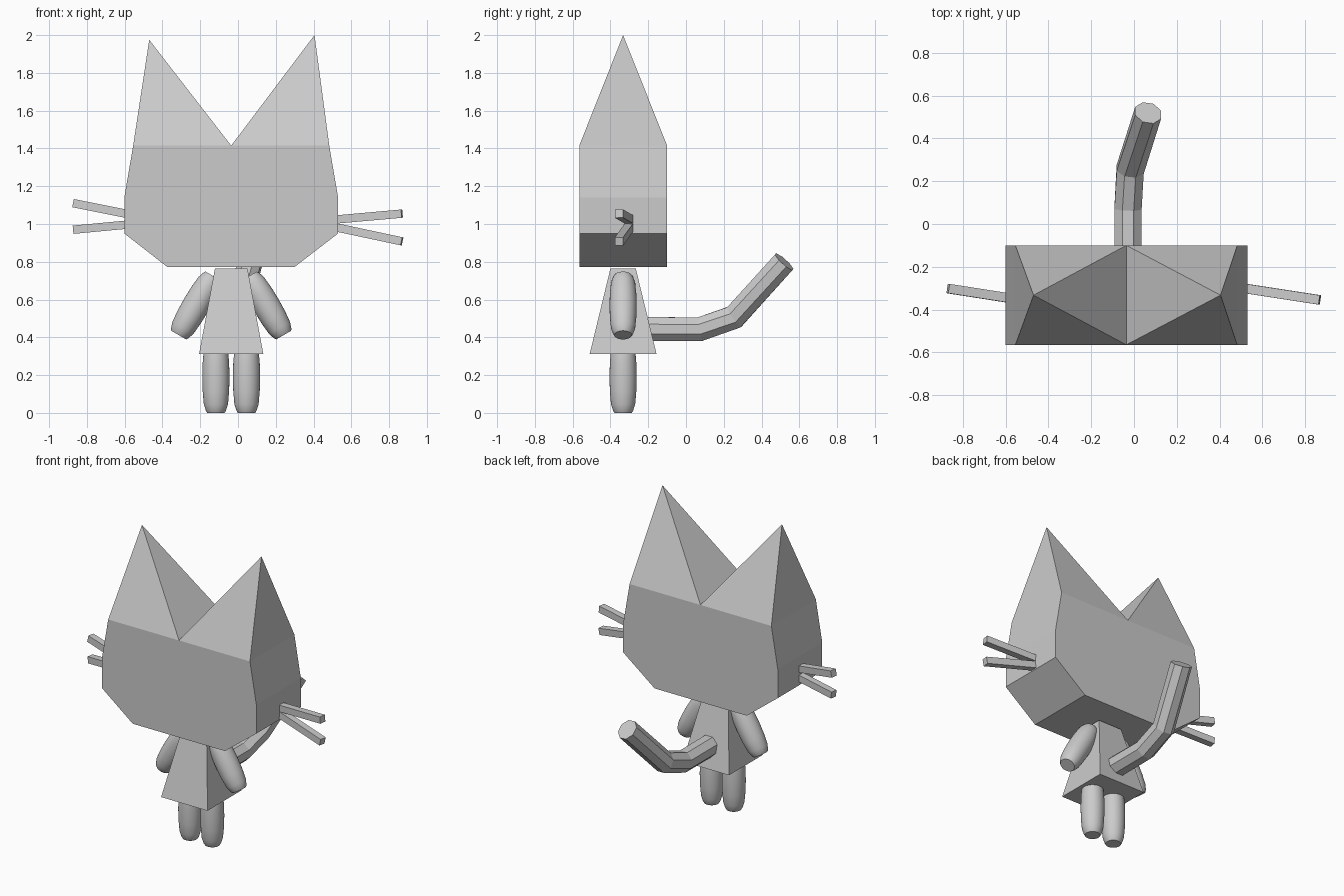
import bpy, bmesh, math
from mathutils import Vector

if "Cube" in bpy.data.objects:
    bpy.data.objects.remove(bpy.data.objects["Cube"])

CX, CY = -0.036, -0.333   # middle of the figure


def make(name, verts, faces, smooth=False):
    bm = bmesh.new()
    vs = [bm.verts.new(v) for v in verts]
    for f in faces:
        bm.faces.new([vs[i] for i in f])
    bmesh.ops.recalc_face_normals(bm, faces=bm.faces[:])
    me = bpy.data.meshes.new(name)
    bm.to_mesh(me)
    bm.free()
    ob = bpy.data.objects.new(name, me)
    bpy.context.collection.objects.link(ob)
    if smooth:
        bpy.ops.object.select_all(action='DESELECT')
        ob.select_set(True)
        bpy.context.view_layer.objects.active = ob
        bpy.ops.object.shade_smooth_by_angle(angle=math.radians(40))
    return ob


def tube(name, path, radii, n, phase=0.0, ref=(1, 0, 0), smooth=False):
    """Skin round rings along a path, closed at both ends."""
    pts = [Vector(p) for p in path]
    verts, faces = [], []
    last = len(pts) - 1
    for i, (p, r) in enumerate(zip(pts, radii)):
        t = Vector((0, 0, 0))
        if i > 0:
            t += (p - pts[i - 1]).normalized()
        if i < last:
            t += (pts[i + 1] - p).normalized()
        t.normalize()
        u = Vector(ref)
        u = (u - t * u.dot(t)).normalized()
        v = t.cross(u)
        for k in range(n):
            a = phase + 2 * math.pi * k / n
            verts.append(p + r * (u * math.cos(a) + v * math.sin(a)))
    for i in range(last):
        for k in range(n):
            j = (k + 1) % n
            faces.append((i * n + k, i * n + j, (i + 1) * n + j, (i + 1) * n + k))
    faces += [tuple(range(n)), tuple(range(last * n, last * n + n))]
    return make(name, verts, faces, smooth)


def limb(name, a, b):
    """Rounded limb with small flat ends."""
    a, b = Vector(a), Vector(b)
    prof = [(0, .046), (.03, .053), (.12, .064), (.3, .070), (.5, .072),
            (.7, .070), (.88, .064), (.97, .053), (1, .046)]
    tube(name, [a.lerp(b, t) for t, _ in prof], [r for _, r in prof], 32,
         ref=(0, 1, 0), smooth=True)


# head: extruded outline with two pyramid ears on top
outline = [(CX, 1.415), (-.555, 1.415), (-.602, 1.14), (-.602, .95), (-.375, .773),
           (.30, .773), (.53, .95), (.53, 1.14), (.483, 1.415)]
n = len(outline)
verts = [(x, y, z) for y in (-.565, -.10) for x, z in outline]
verts += [(-.47, CY, 1.975), (.405, CY, 2.0)]
faces = [tuple(range(n)), tuple(range(n, 2 * n))]
faces += [(i, i + 1, n + i + 1, n + i) for i in range(1, n - 1)]
for apex, base in ((2 * n, (0, 1, n + 1, n)), (2 * n + 1, (0, n - 1, 2 * n - 1, n))):
    faces += [(base[k], base[(k + 1) % 4], apex) for k in range(4)]
make("head", verts, faces)

# whiskers
for name, a, b in (
        ("whisker_right_upper", (.53, -.303, 1.025), (.868, -.355, 1.055)),
        ("whisker_right_lower", (.53, -.303, .980), (.868, -.355, .908)),
        ("whisker_left_upper", (-.53, -.355, 1.042), (-.87, -.302, 1.110)),
        ("whisker_left_lower", (-.53, -.355, 1.002), (-.87, -.302, .970))):
    tube(name, [a, b], [.031, .031], 4, math.pi / 4, ref=(0, 1, 0))

# body: tapered four-sided block
verts = [(CX + sx * w, CY + sy * d, z)
         for w, d, z in ((.170, .177, .312), (.086, .067, .765))
         for sx, sy in ((-1, -1), (1, -1), (1, 1), (-1, 1))]
make("body", verts, [(0, 1, 2, 3), (4, 5, 6, 7)] +
     [(k, (k + 1) % 4, 4 + (k + 1) % 4, 4 + k) for k in range(4)])

# arms and legs, mirrored about the middle
for side, s in (("left", -1), ("right", 1)):
    limb("arm_" + side, (CX + s * .096, CY, .725), (CX + s * .278, CY, .412))
    limb("leg_" + side, (CX - .0 + s * .081, CY, 0), (CX + s * .081, CY, .38))

# tail: eight-sided bent tube
tube("tail", [(-.028, -.20, .443), (-.028, .073, .443), (-.018, .255, .507), (.066, .52, .80)],
     [.069, .069, .069, .067], 8, math.pi / 8)
